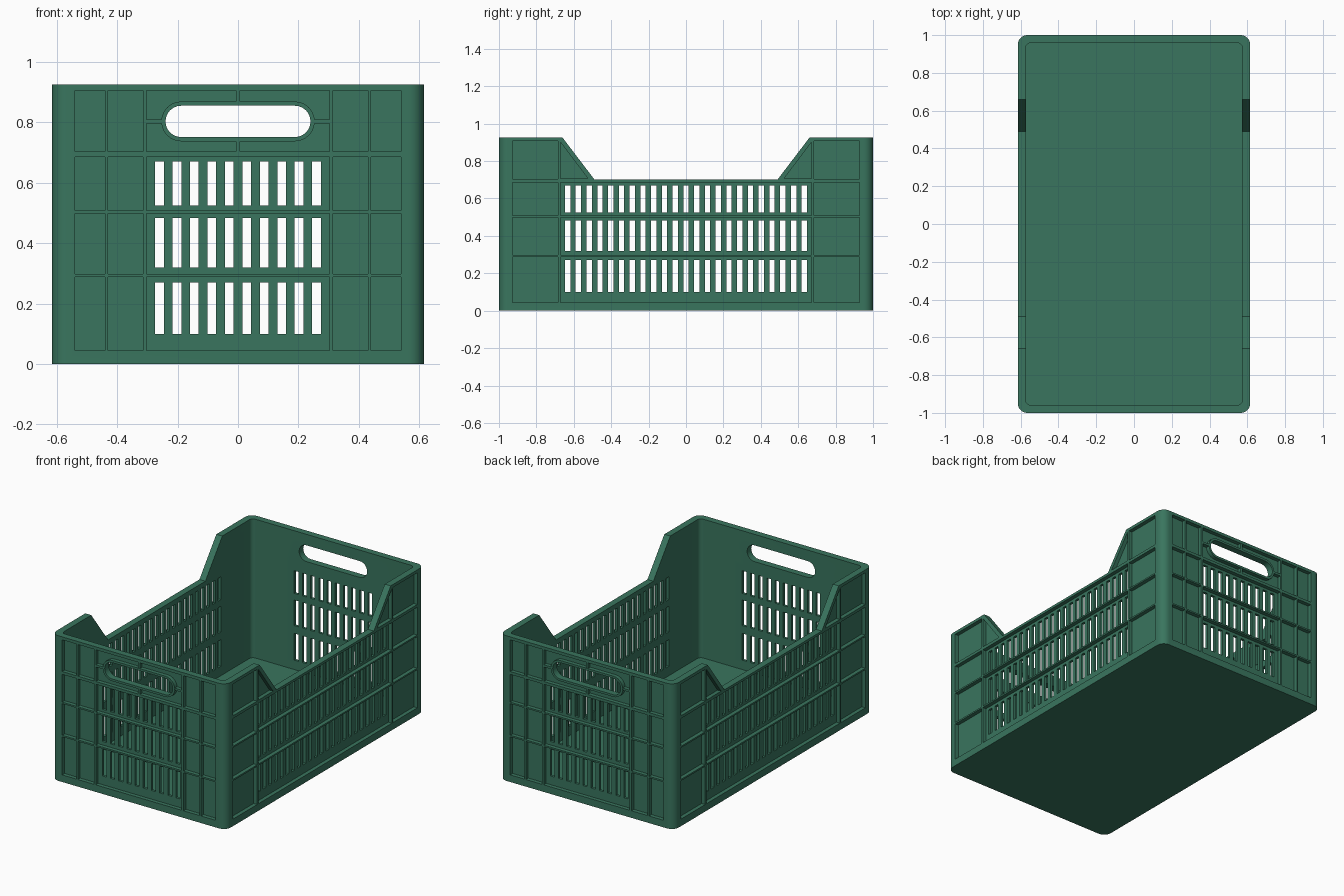
import bpy, bmesh, math

if "Cube" in bpy.data.objects:
    bpy.data.objects.remove(bpy.data.objects["Cube"])

green = bpy.data.materials.new("crate green")
green.diffuse_color = (0.041, 0.178, 0.112, 1)
green.use_nodes = True
green.node_tree.nodes["Principled BSDF"].inputs["Base Color"].default_value = green.diffuse_color

W, L, H = 0.615, 1.0, 0.925      # half width, half length, height
T, DEPTH = 0.042, 0.025          # wall thickness, panel recess depth
HZ, HR, HX = 0.803, 0.052, 0.188  # handle centre height, radius, half straight


def finish(name, bm):
    bmesh.ops.recalc_face_normals(bm, faces=bm.faces[:])
    me = bpy.data.meshes.new(name)
    bm.to_mesh(me)
    bm.free()
    me.materials.append(green)
    ob = bpy.data.objects.new(name, me)
    bpy.context.collection.objects.link(ob)
    return ob


def activate(ob):
    bpy.ops.object.select_all(action='DESELECT')
    ob.select_set(True)
    bpy.context.view_layer.objects.active = ob


def prism(bm, pts, axis, a, b):
    """Extrude a 2D outline (horizontal, z) along x or y from a to b."""
    def ring(d):
        return [bm.verts.new((d, p, q) if axis == 'x' else (p, d, q)) for p, q in pts]
    r0, r1 = ring(a), ring(b)
    bm.faces.new(r0)
    bm.faces.new(r1)
    n = len(pts)
    for i in range(n):
        j = (i + 1) % n
        bm.faces.new((r0[i], r0[j], r1[j], r1[i]))


def rect(p0, p1, q0, q1):
    return [(p0, q0), (p1, q0), (p1, q1), (p0, q1)]


def capsule(r):
    pts = []
    for cx, start in ((HX, -90), (-HX, 90)):
        for i in range(13):
            a = math.radians(start + i * 15)
            pts.append((cx + r * math.cos(a), HZ + r * math.sin(a)))
    return pts


def rounded_loop(bm, w, l, r, z):
    vs = []
    for k, (sx, sy) in enumerate(((1, 1), (-1, 1), (-1, -1), (1, -1))):
        for i in range(9):
            a = math.radians(90 * k + i * 11.25)
            vs.append(bm.verts.new((sx * (w - r) + r * math.cos(a),
                                    sy * (l - r) + r * math.sin(a), z)))
    return vs


def cut(ob, cutter):
    activate(ob)
    m = ob.modifiers.new("cut", 'BOOLEAN')
    m.operation = 'DIFFERENCE'
    m.solver = 'EXACT'
    m.object = cutter
    bpy.ops.object.modifier_apply(modifier=m.name)
    bpy.data.objects.remove(cutter, do_unlink=True)


# Crate body: open box with rounded corners
bm = bmesh.new()
loops = [rounded_loop(bm, W, L, 0.05, 0), rounded_loop(bm, W, L, 0.05, H),
         rounded_loop(bm, W - T, L - T, 0.025, H), rounded_loop(bm, W - T, L - T, 0.025, 0.04)]
for lo, hi in zip(loops, loops[1:]):
    for i in range(len(lo)):
        j = (i + 1) % len(lo)
        bm.faces.new((lo[i], lo[j], hi[j], hi[i]))
bm.faces.new(loops[0])
bm.faces.new(loops[-1])
crate = finish("crate_body", bm)

# Recessed panels between the outside ribs
rows = [(0.045, 0.288), (0.298, 0.499), (0.509, 0.686), (0.704, 0.906)]
end_cols = [(-0.54, -0.44), (-0.43, -0.315), (-0.303, 0.303), (0.315, 0.43), (0.44, 0.54)]
side_cols = [(-0.928, -0.685), (-0.672, 0.672), (0.685, 0.928)]
bm = bmesh.new()
for s in (-1, 1):
    for z0, z1 in rows:
        for a, b in end_cols:
            prism(bm, rect(a, b, z0, z1), 'y', s * (L - DEPTH), s * (L + 0.1))
        for a, b in side_cols:
            if z0 > 0.7 and a < 0 < b:
                continue
            prism(bm, rect(a, b, z0, z1), 'x', s * (W - DEPTH), s * (W + 0.1))
    for t in (-1, 1):   # small triangles beside the sloping rim
        tri = [(t * 0.672, 0.706), (t * 0.672, 0.902), (t * 0.524, 0.706)]
        prism(bm, tri, 'x', s * (W - DEPTH), s * (W + 0.1))
cut(crate, finish("panel_cutter", bm))

# Slots, hand holes and lowered sides
bm = bmesh.new()
for s in (-1, 1):
    for z0, z1 in ((0.10, 0.27), (0.32, 0.483), (0.525, 0.67)):
        for i in range(10):
            x = (i - 4.5) * 0.0578
            prism(bm, rect(x - 0.0145, x + 0.0145, z0, z1), 'y', s * 0.9, s * 1.1)
        for i in range(23):
            y = (i - 11) * 0.0575
            prism(bm, rect(y - 0.0145, y + 0.0145, z0, z1), 'x', s * 0.52, s * 0.72)
    prism(bm, capsule(HR), 'y', s * 0.9, s * 1.1)
prism(bm, [(-0.49, 0.702), (0.49, 0.702), (0.717, 1.0), (-0.717, 1.0)], 'x', -0.8, 0.8)
cut(crate, finish("opening_cutter", bm))

# Raised collar and short ribs around each hand hole
parts = [crate]
for s, name in ((-1, "front"), (1, "back")):
    bm = bmesh.new()
    rings = []
    for r, d in ((HR, L - DEPTH - 0.002), (HR, L), (HR + 0.014, L), (HR + 0.014, L - DEPTH - 0.002)):
        rings.append([bm.verts.new((x, s * d, z)) for x, z in capsule(r)])
    for k in range(4):
        lo, hi = rings[k], rings[(k + 1) % 4]
        for i in range(len(lo)):
            j = (i + 1) % len(lo)
            bm.faces.new((lo[i], lo[j], hi[j], hi[i]))
    parts.append(finish(name + "_handle_collar", bm))
    bm = bmesh.new()
    e = HX + HR + 0.012
    for box in (rect(-0.007, 0.007, 0.70, HZ - HR - 0.012), rect(-0.007, 0.007, HZ + HR + 0.012, 0.91),
                rect(-0.308, -e, HZ - 0.007, HZ + 0.007), rect(e, 0.308, HZ - 0.007, HZ + 0.007)):
        prism(bm, box, 'y', s * (L - DEPTH - 0.002), s * (L - 0.001))
    finish(name + "_handle_ribs", bm)

for ob in parts:
    activate(ob)
    bpy.ops.object.shade_smooth_by_angle(angle=math.radians(30))
